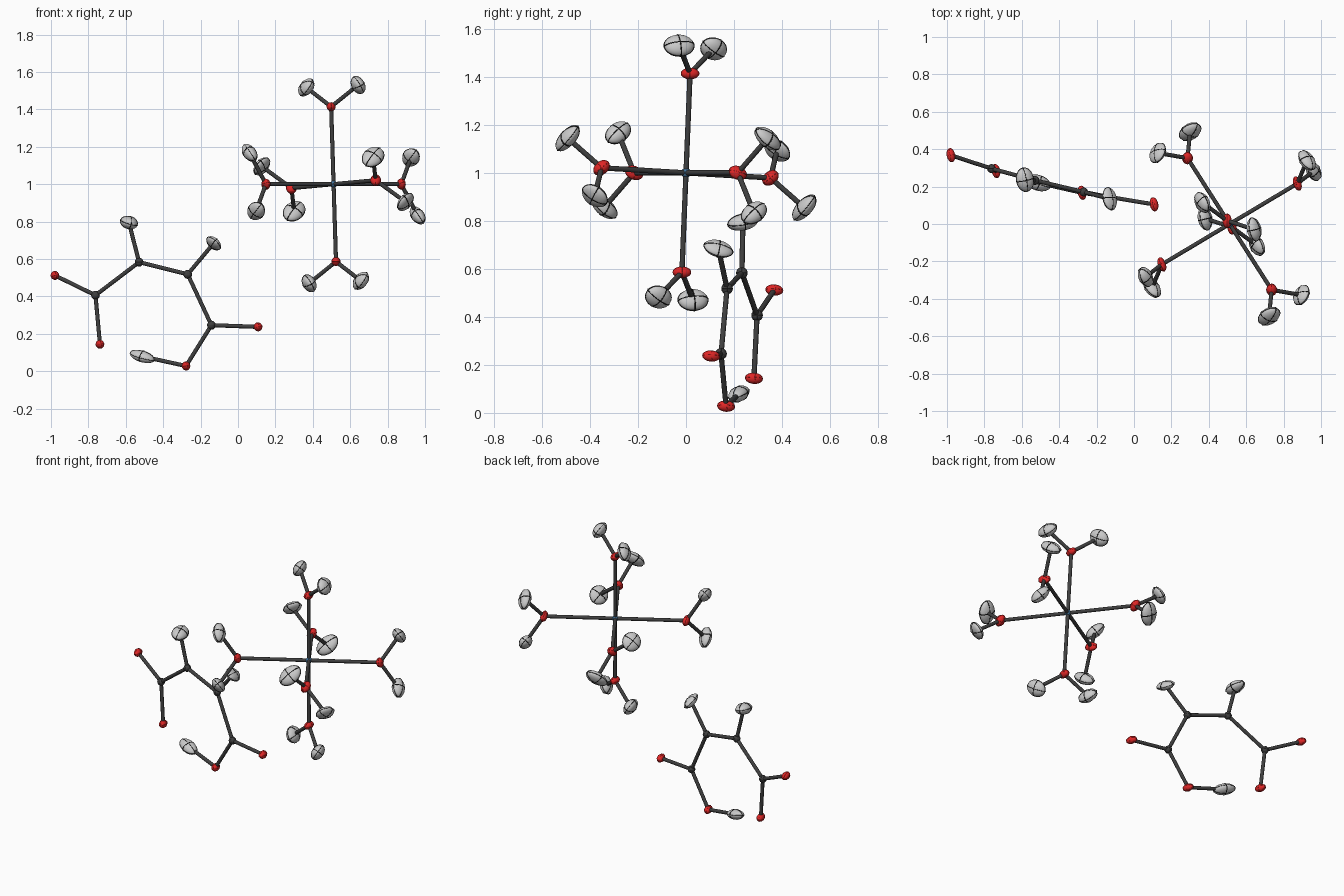
import bpy, bmesh, math
from mathutils import Vector, Matrix

if "Cube" in bpy.data.objects:
    bpy.data.objects.remove(bpy.data.objects["Cube"])


def material(name, rgb):
    m = bpy.data.materials.new(name)
    m.diffuse_color = (*rgb, 1)
    m.use_nodes = True
    m.node_tree.nodes["Principled BSDF"].inputs["Base Color"].default_value = m.diffuse_color
    return m


GREY = material("light_grey", (0.6, 0.6, 0.6))
RED = material("red", (0.75, 0.02, 0.02))
DARK = material("dark_grey", (0.05, 0.05, 0.05))
BLUE = material("blue", (0.06, 0.19, 0.36))
BLACK = material("black", (0.01, 0.01, 0.01))

# unit ring shared by every atom
bpy.ops.mesh.primitive_torus_add(major_radius=1, minor_radius=0.045,
                                 major_segments=40, minor_segments=6)
torus = bpy.context.object
ring_mesh = torus.data
bpy.data.objects.remove(torus)


def atom_mesh(name, body, ring):
    """Unit sphere with three raised great-circle rings."""
    bm = bmesh.new()
    bmesh.ops.create_uvsphere(bm, u_segments=32, v_segments=20, radius=1)
    for axis in "ZXY":
        old = set(bm.verts)
        bm.from_mesh(ring_mesh)
        new = [v for v in bm.verts if v not in old]
        if axis != "Z":
            turn = Matrix.Rotation(math.pi / 2, 3, "Y" if axis == "X" else "X")
            bmesh.ops.rotate(bm, verts=new, matrix=turn)
        for f in {f for v in new for f in v.link_faces}:
            f.material_index = 1
    for f in bm.faces:
        f.smooth = True
    me = bpy.data.meshes.new(name)
    bm.to_mesh(me)
    bm.free()
    me.materials.append(body)
    me.materials.append(ring)
    return me


MESH = {"hydrogen": atom_mesh("hydrogen", GREY, BLACK),
        "oxygen": atom_mesh("oxygen", RED, RED),
        "carbon": atom_mesh("carbon", DARK, DARK),
        "metal": atom_mesh("metal", BLUE, BLUE)}
# half extents in x, y, z and tilts in xy, xz, yz
SHAPE = {"oxygen": (.023, .036, .023, -.2, 0, -.05),
         "carbon": (.022, .023, .023, 0, 0, 0),
         "metal": (.018, .021, .019, 0, 0, 0)}


def principal_axes(shape):
    """Jacobi rotations: ellipsoid extents and tilts to axes and radii."""
    a, b, c, xy, xz, yz = shape
    m = Matrix(((a * a, a * b * xy, a * c * xz),
                (a * b * xy, b * b, b * c * yz),
                (a * c * xz, b * c * yz, c * c)))
    axes = Matrix.Identity(3)
    for _ in range(8):
        for p, q in ((0, 1), (0, 2), (1, 2)):
            t = 0.5 * math.atan2(2 * m[p][q], m[q][q] - m[p][p])
            r = Matrix.Identity(3)
            r[p][p] = r[q][q] = math.cos(t)
            r[p][q], r[q][p] = math.sin(t), -math.sin(t)
            m = r.transposed() @ m @ r
            axes = axes @ r
    radii = [math.sqrt(max(m[i][i], 1e-4)) for i in range(3)]
    return axes, radii


def atom(name, kind, pos, shape=None):
    axes, radii = principal_axes(shape or SHAPE[kind])
    if axes.determinant() < 0:
        axes = -axes
    ob = bpy.data.objects.new(name, MESH[kind])
    bpy.context.collection.objects.link(ob)
    ob.matrix_world = (Matrix.Translation(pos) @ axes.to_4x4()
                       @ Matrix.Diagonal((*radii, 1)))


def bond(name, a, b):
    a, b = Vector(a), Vector(b)
    bpy.ops.mesh.primitive_cylinder_add(vertices=16, radius=0.011,
                                        depth=(b - a).length, location=(a + b) / 2)
    ob = bpy.context.object
    ob.name = name
    ob.rotation_euler = (b - a).to_track_quat("Z", "Y").to_euler()
    ob.data.materials.append(DARK)
    bpy.ops.object.shade_smooth_by_angle()


# metal centre with three waters, each repeated through the centre
CENTRE = Vector((.511, 0, 1))
atom("metal_centre", "metal", CENTRE)
WATERS = [
    ((.498, .017, 1.414), (.023, .037, .023, 0, 0, 0),
     [((.365, .115, 1.517), (.043, .054, .048, -.3, .4, -.1)),
      ((.642, -.029, 1.53), (.040, .062, .046, -.2, -.3, 0))]),
    ((.873, .216, 1), (.024, .037, .029, -.4, 0, -.2),
     [((.925, .34, 1.143), (.047, .053, .049, -.4, .1, -.5)),
      ((.96, .283, .833), (.042, .052, .048, -.3, -.4, .3))]),
    ((.736, -.352, 1.021), (.028, .033, .031, 0, 0, .3),
     [((.722, -.493, 1.145), (.058, .050, .055, .3, .2, .6)),
      ((.895, -.38, .905), (.044, .053, .048, .3, .4, -.3))]),
]
for pos, shape, hydrogens in WATERS:
    for side in (1, -1):
        def place(p):
            return CENTRE + side * (Vector(p) - CENTRE)
        atom("water_oxygen", "oxygen", place(pos), shape)
        bond("metal_bond", CENTRE, place(pos))
        for h, h_shape in hydrogens:
            atom("water_hydrogen", "hydrogen", place(h), h_shape)
            bond("water_bond", place(pos), place(h))

# flat acid molecule: carbon chain, acid oxygens, hydrogens
ACID = {
    "c1": (-.762, .296, .406), "c2": (-.529, .233, .583),
    "c3": (-.269, .171, .518), "c4": (-.142, .146, .246),
    "o1": (-.979, .368, .512), "o2": (-.738, .283, .144),
    "o3": (.107, .105, .237), "o4": (-.278, .167, .028),
    "h2": (-.583, .237, .795), "h3": (-.13, .135, .684),
    "h4": (-.512, .22, .079),
}
ACID_H = {"h2": (.047, .063, .036, -.1, -.2, .2),
          "h3": (.039, .060, .038, -.2, -.4, -.3),
          "h4": (.065, .044, .035, -.3, -.4, .3)}
KIND = {"c": "carbon", "o": "oxygen", "h": "hydrogen"}
for key, pos in ACID.items():
    kind = KIND[key[0]]
    atom("acid_" + kind, kind, pos, ACID_H.get(key))
for pair in ("c1 c2", "c2 c3", "c3 c4", "c1 o1", "c1 o2", "c4 o3",
             "c4 o4", "c2 h2", "c3 h3", "o4 h4"):
    a, b = pair.split()
    bond("acid_bond", ACID[a], ACID[b])
